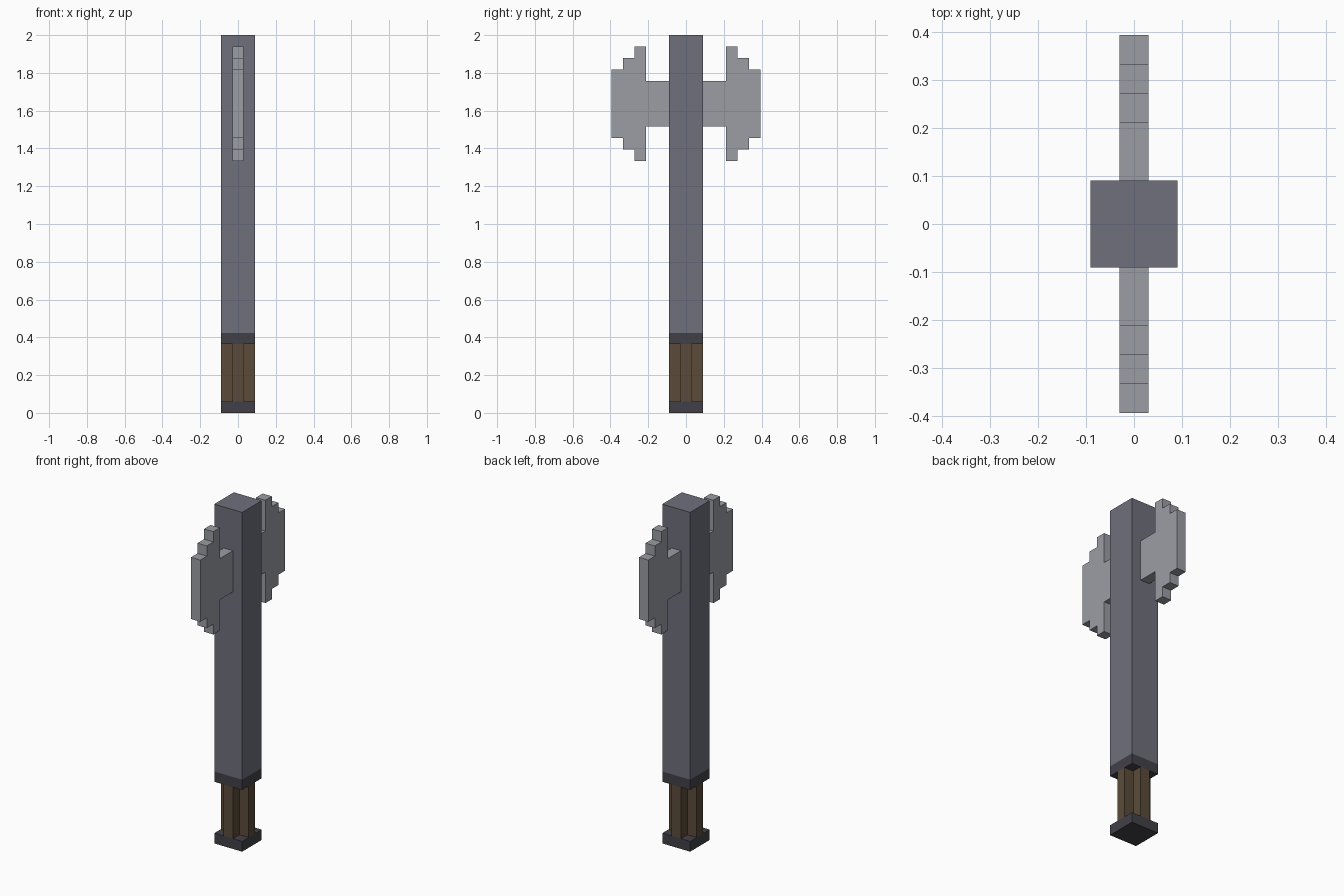
import bpy
import bmesh
from mathutils import Vector

cube = bpy.data.objects.get("Cube")
if cube:
    bpy.data.objects.remove(cube, do_unlink=True)

U = 2 / 33  # one block unit; the whole model is 33 units tall


def material(name, *srgb):
    linear = [((c / 255 + 0.055) / 1.055) ** 2.4 for c in srgb] + [1]
    mat = bpy.data.materials.new(name)
    mat.use_nodes = True
    mat.diffuse_color = linear
    mat.node_tree.nodes["Principled BSDF"].inputs["Base Color"].default_value = linear
    return mat


steel = material("blade_steel", 155, 157, 164)
slate = material("shaft_slate", 110, 112, 124)
iron = material("dark_iron", 66, 64, 72)
wood = material("grip_wood", 91, 75, 58)


def prism(name, outline, direction, mat):
    """Extrude a closed outline, given in block units, along a direction."""
    bm = bmesh.new()
    face = bm.faces.new([bm.verts.new(Vector(p) * U) for p in outline])
    ext = bmesh.ops.extrude_face_region(bm, geom=[face])
    moved = [v for v in ext["geom"] if isinstance(v, bmesh.types.BMVert)]
    bmesh.ops.translate(bm, verts=moved, vec=Vector(direction) * U)
    bmesh.ops.recalc_face_normals(bm, faces=bm.faces)
    mesh = bpy.data.meshes.new(name)
    bm.to_mesh(mesh)
    bm.free()
    mesh.materials.append(mat)
    obj = bpy.data.objects.new(name, mesh)
    bpy.context.collection.objects.link(obj)
    return obj


def block(name, low, high, mat, r=1.5):
    square = [(-r, -r, low), (r, -r, low), (r, r, low), (-r, r, low)]
    return prism(name, square, (0, 0, high - low), mat)


# Square shaft with dark collar and pommel
block("pommel", 0, 1, iron)
block("collar", 6, 7, iron)
block("shaft", 7, 33, slate)

# Grip with a plus-shaped section
quarter = [(1.5, -0.5), (1.5, 0.5), (0.5, 0.5)]
plus = []
for turn in range(4):
    for x, y in quarter:
        for _ in range(turn):
            x, y = -y, x
        plus.append((x, y, 1))
prism("grip", plus, (0, 0, 5), wood)

# Stepped axe blades: (distance from axis, half height) about the blade centre
mid = 27
upper = [(1.5, 2), (3.5, 2), (3.5, 5), (4.5, 5), (4.5, 4),
         (5.5, 4), (5.5, 3), (6.5, 3)]
for name, side in (("front_blade", -1), ("back_blade", 1)):
    outline = [(-0.5, side * y, mid + h) for y, h in upper]
    outline += [(-0.5, side * y, mid - h) for y, h in reversed(upper)]
    prism(name, outline, (1, 0, 0), steel)
